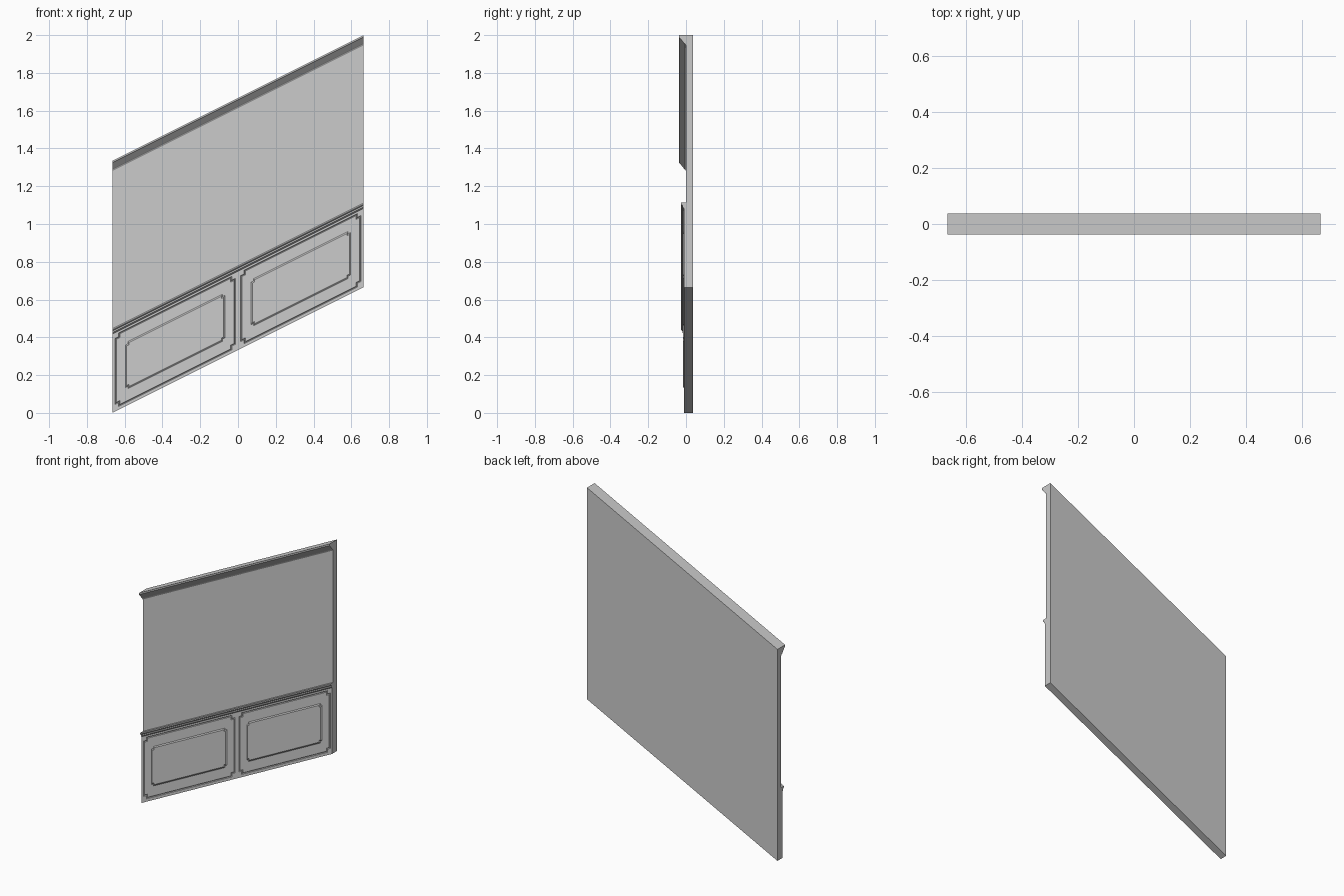
import bpy, bmesh

cube = bpy.data.objects.get("Cube")
if cube:
    bpy.data.objects.remove(cube, do_unlink=True)

HALF = 0.665
SLOPE = 0.5
BACK = 0.038

paint = bpy.data.materials.new("wall_grey")
paint.use_nodes = True
GREY = (0.6, 0.6, 0.6, 1)
paint.diffuse_color = GREY
paint.node_tree.nodes["Principled BSDF"].inputs["Base Color"].default_value = GREY


def slanted(x, y, h):
    """Height h is measured up from the sloping bottom edge."""
    return (x, y, h + SLOPE * (x + HALF))


def finish(name, bm):
    bmesh.ops.recalc_face_normals(bm, faces=bm.faces)
    mesh = bpy.data.meshes.new(name)
    bm.to_mesh(mesh)
    bm.free()
    mesh.materials.append(paint)
    obj = bpy.data.objects.new(name, mesh)
    bpy.context.collection.objects.link(obj)


def bridge(bm, a, b):
    for i in range(len(a)):
        j = (i + 1) % len(a)
        bm.faces.new((a[i], a[j], b[j], b[i]))


def extrusion(name, profile):
    """Run a (y, h) profile along the whole wall."""
    bm = bmesh.new()
    ends = [[bm.verts.new(slanted(x, y, h)) for y, h in profile]
            for x in (-HALF, HALF)]
    bridge(bm, *ends)
    for end in ends:
        bm.faces.new(end)
    finish(name, bm)


def outline(x0, x1, h0, h1, notch, square):
    """Rectangle with stepped-in corners, or square with matching points."""
    pts = []
    for cx, ch, sx, sh in ((x0, h0, 1, 1), (x1, h0, -1, 1),
                           (x1, h1, -1, -1), (x0, h1, 1, -1)):
        mid = (cx, ch) if square else (cx + sx * notch, ch + sh * notch)
        corner = [(cx, ch + sh * notch), mid, (cx + sx * notch, ch)]
        pts += corner if sx == sh else corner[::-1]
    return pts


def wainscot(name, x0, x1, top):
    """Panel bay with a grooved border and a raised field."""
    rings = [  # side inset, end inset, notch, depth, square corners
        (0, 0, 0.03, 0, True),
        (0, 0, 0.03, -0.011, True),
        (0.013, 0.018, 0.02, -0.011, False),
        (0.017, 0.022, 0.02, -0.006, False),
        (0.021, 0.026, 0.02, -0.011, False),
        (0.07, 0.088, 0.012, -0.011, False),
        (0.076, 0.096, 0.012, -0.016, False),
    ]
    bm = bmesh.new()
    last = None
    for dx, dh, notch, y, square in rings:
        pts = outline(x0 + dx, x1 - dx, dh, top - dh, notch, square)
        ring = [bm.verts.new(slanted(x, y, h)) for x, h in pts]
        if last:
            bridge(bm, last, ring)
        last = ring
    bm.faces.new(last)
    finish(name, bm)


extrusion("wall", [(0, 0), (BACK, 0), (BACK, 1.335), (0, 1.335)])
extrusion("crown_moulding", [(0, 1.335), (-BACK, 1.335), (-BACK, 1.325),
                             (-0.032, 1.32), (-0.01, 1.292), (-0.004, 1.288),
                             (0, 1.28)])
extrusion("chair_rail", [(0, 0.448), (-0.027, 0.448), (-0.027, 0.44),
                         (-0.018, 0.433), (-0.018, 0.425), (-0.011, 0.418),
                         (0, 0.418)])
wainscot("right_wainscot_panel", -HALF, 0, 0.425)
wainscot("left_wainscot_panel", 0, HALF, 0.425)
